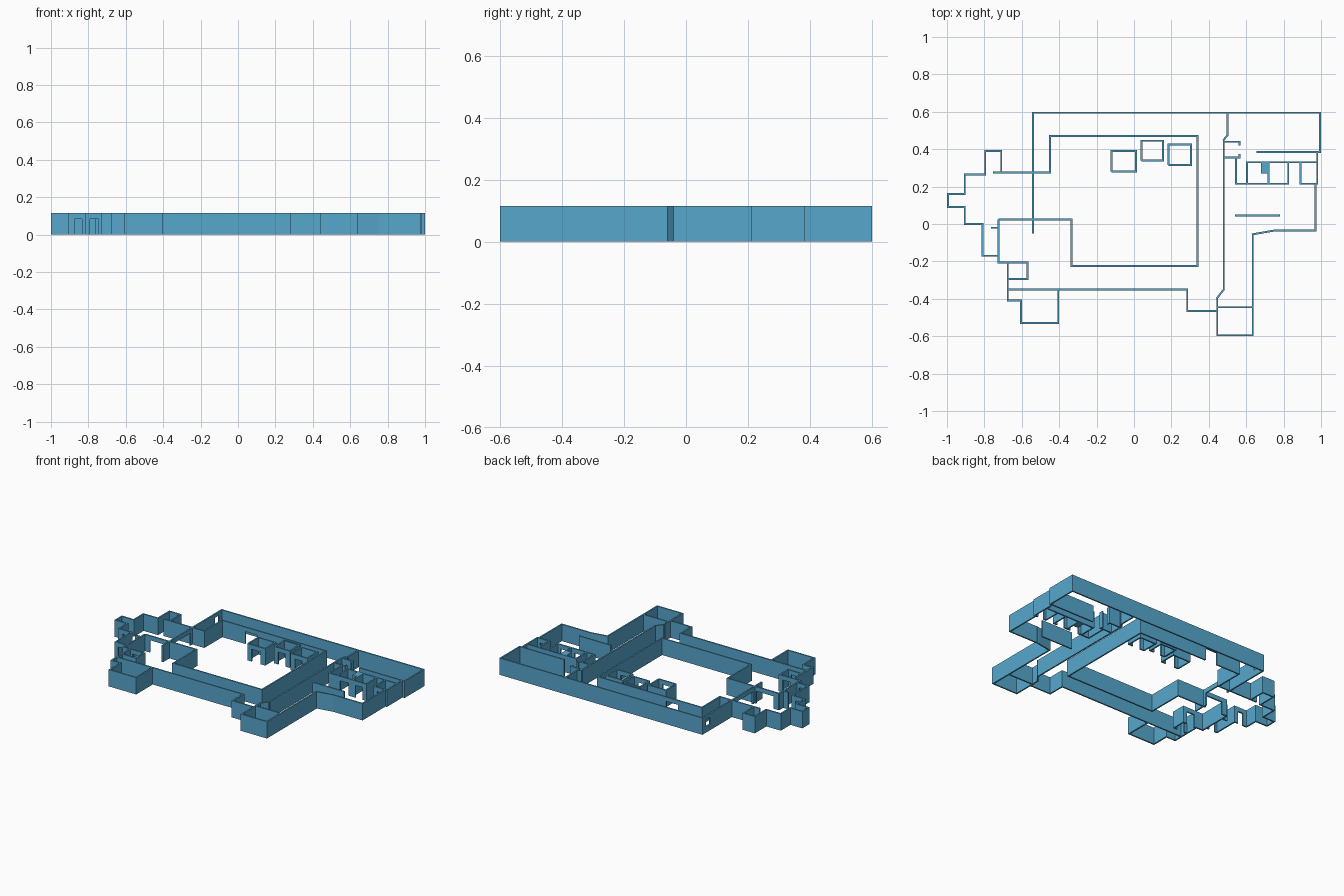
import bpy, bmesh
from mathutils import Vector, Matrix

cube = bpy.data.objects.get("Cube")
if cube:
    bpy.data.objects.remove(cube, do_unlink=True)

HEIGHT, THICK = 0.115, 0.01
HEAD = 0.085  # underside of door lintels

blue = bpy.data.materials.new("wall blue")
blue.use_nodes = True
colour = (0.095, 0.387, 0.61, 1)
blue.diffuse_color = colour
blue.node_tree.nodes["Principled BSDF"].inputs["Base Color"].default_value = colour


def add_block(bm, a, b, z0, z1, thick=THICK):
    """Upright slab standing on the plan line a-b."""
    run = b - a
    mid = (a + b) / 2
    place = (Matrix.Translation((mid.x, mid.y, (z0 + z1) / 2))
             @ Matrix.Rotation(run.to_2d().angle_signed(Vector((1, 0))), 4, "Z")
             @ Matrix.Diagonal((run.length, thick, z1 - z0, 1)))
    bmesh.ops.create_cube(bm, size=1, matrix=place)


def wall(name, points, openings=()):
    """Wall along a plan path; openings are (segment, from, to, sill, head)."""
    bm = bmesh.new()
    pts = [Vector(p) for p in points]
    for i, (a, b) in enumerate(zip(pts, pts[1:])):
        d = (b - a).normalized()
        length = (b - a).length
        at = -THICK / 2 if i else 0
        end = length + (THICK / 2 if i < len(pts) - 2 else 0)
        for seg, start, stop, sill, head in openings:
            if seg != i:
                continue
            add_block(bm, a + d * at, a + d * start, 0, HEIGHT)
            add_block(bm, a + d * start, a + d * stop, head, HEIGHT)
            if sill > 0:
                add_block(bm, a + d * start, a + d * stop, 0, sill)
            at = stop
        add_block(bm, a + d * at, a + d * end, 0, HEIGHT)
    mesh = bpy.data.meshes.new(name)
    bm.to_mesh(mesh)
    bm.free()
    mesh.materials.append(blue)
    obj = bpy.data.objects.new(name, mesh)
    bpy.context.collection.objects.link(obj)


# Outer shell of the main building
wall("back_wall", [(-.54, -.05), (-.54, .595), (.995, .595), (.995, .385), (.655, .385)],
     [(0, .1, .3, 0, HEAD), (0, .565, .61, .04, .09)])
wall("right_corridor_wall", [(.5, .595), (.5, .475), (.48, .45), (.48, -.35),
                             (.445, -.395), (.445, -.595), (.635, -.595), (.635, -.055),
                             (.75, -.035), (.97, -.035), (.97, .215), (.98, .215), (.98, .385)])
wall("entrance_cross_wall", [(.445, -.445), (.635, -.445)])
wall("front_wall", [(-.675, -.35), (.285, -.35), (.285, -.465), (.445, -.465)])

# Courtyard ring with its passage to the left wing
wall("courtyard_wall", [(-.725, .025), (-.335, .025), (-.335, -.225), (.34, -.225),
                        (.34, .47), (-.45, .47), (-.45, .275), (-.755, .275)],
     [(0, .04, .17, 0, HEAD), (4, .52, .61, 0, HEAD)])

# Stepped rooms of the left wing
wall("left_stepped_wall", [(-.71, .275), (-.71, .39), (-.795, .39), (-.795, .265),
                           (-.905, .265), (-.905, .16), (-.995, .16), (-.995, .09),
                           (-.905, .09), (-.905, 0), (-.81, 0), (-.81, -.17), (-.725, -.17)],
     [(9, .03, .07, 0, HEAD), (11, .02, .065, 0, HEAD)])
wall("left_stub", [(-.765, -.02), (-.725, -.02)])
wall("left_closet_wall", [(-.725, .025), (-.725, -.205), (-.57, -.205),
                          (-.57, -.295), (-.675, -.295)],
     [(1, .07, .13, 0, HEAD), (3, .025, .08, 0, HEAD)])
wall("front_left_room", [(-.675, -.205), (-.675, -.41), (-.605, -.41), (-.605, -.53),
                         (-.405, -.53), (-.405, -.35)])

# Three booths in the courtyard, each with a front doorway
for n, (x0, x1, y0, y1) in enumerate([(-.12, .01, .28, .39), (.04, .155, .34, .445),
                                      (.185, .305, .315, .425)], 1):
    wall(f"courtyard_booth_{n}", [(x0, y0), (x1, y0), (x1, y1), (x0, y1), (x0, y0)],
         [(0, .03, x1 - x0 - .03, 0, HEAD)])

# Small rooms at the right
wall("alcove_back", [(.48, .44), (.565, .44), (.565, .42)])
wall("alcove_front", [(.565, .375), (.565, .355), (.48, .355)])
wall("right_room_front", [(.545, .355), (.545, .215), (.825, .215), (.825, .33)],
     [(1, .085, .15, 0, HEAD), (1, .2, .255, 0, HEAD)])
wall("right_room_back", [(.605, .215), (.605, .33), (.98, .33)])
wall("right_room_divider", [(.72, .215), (.72, .33)])
wall("right_end_room", [(.89, .33), (.89, .215), (.98, .215)], [(1, .02, .065, 0, HEAD)])
wall("free_standing_wall", [(.54, .045), (.78, .045)])

# Solid pier between the right rooms
bm = bmesh.new()
add_block(bm, Vector((.68, .3)), Vector((.72, .3)), 0, HEIGHT, .06)
pier = bpy.data.meshes.new("pier")
bm.to_mesh(pier)
bm.free()
pier.materials.append(blue)
bpy.context.collection.objects.link(bpy.data.objects.new("pier", pier))
